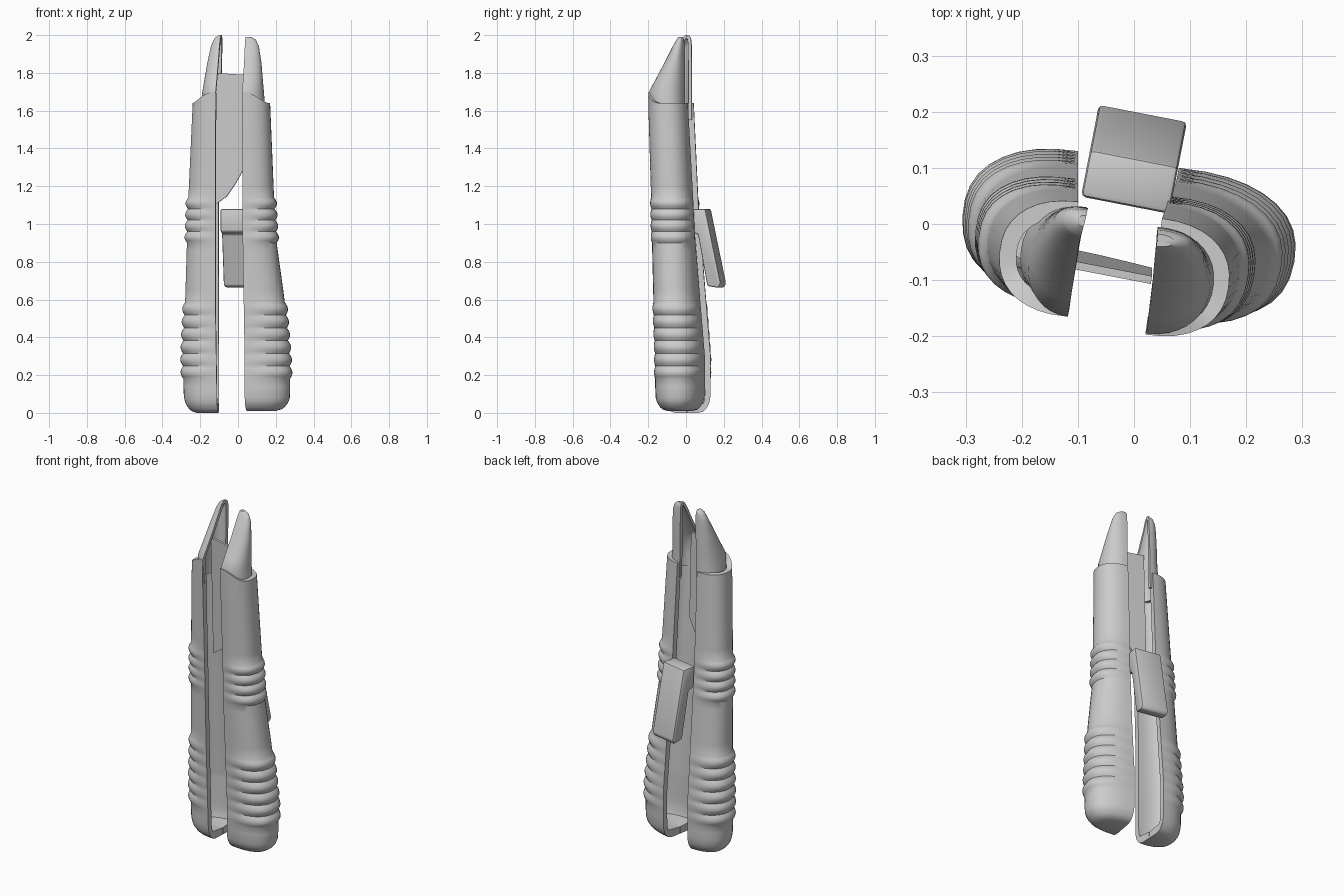
import bpy, bmesh, math
from mathutils import Vector, Matrix

if "Cube" in bpy.data.objects:
    bpy.data.objects.remove(bpy.data.objects["Cube"])

YAW = math.radians(-11)          # the whole knife is turned a little about z
N = 18                           # segments around each half section


def lerp_keys(keys, z):
    """Interpolate rows (z, front x, front y, back x, back y, depth)."""
    for a, b in zip(keys, keys[1:]):
        if z <= b[0]:
            f = max(0.0, (z - a[0]) / (b[0] - a[0]))
            return [p + (q - p) * f for p, q in zip(a[1:], b[1:])]
    return list(keys[-1][1:])


def spow(v, e):
    return math.copysign(abs(v) ** e, v)


def finish(name, bm, angle=35):
    bmesh.ops.recalc_face_normals(bm, faces=bm.faces)
    me = bpy.data.meshes.new(name)
    bm.to_mesh(me)
    bm.free()
    ob = bpy.data.objects.new(name, me)
    bpy.context.collection.objects.link(ob)
    bpy.ops.object.select_all(action='DESELECT')
    ob.select_set(True)
    bpy.context.view_layer.objects.active = ob
    bpy.ops.object.shade_smooth_by_angle(angle=math.radians(angle))
    return ob


def ribs(z):
    """Finger grip ridges in two bands."""
    for lo, hi, pitch in ((0.18, 0.585, 0.0675), (0.9, 1.14, 0.06)):
        if lo < z < hi:
            return 0.014 * abs(math.sin(math.pi * (z - lo) / pitch))
    return 0.0


def half_shell(name, keys, zs, side, wall, power, floor=None, ceil=None, rim=0.0, grip=False):
    """Loft a C-shaped hollow half section along z."""
    bm = bmesh.new()
    rows = []
    for z in zs:
        fx, fy, bx, by, d = lerp_keys(keys, z)
        F, B = Vector((fx, fy)), Vector((bx, by))
        mid, h = (F + B) / 2, (F - B) / 2
        n = Vector((-h.y, h.x)).normalized()
        if n.x * side < 0:
            n = -n
        if floor is not None and z < floor + 0.1:      # rounded butt end
            k = math.sqrt(max(0, 1 - ((floor + 0.1 - z) / 0.1) ** 2))
            h, d = h * (0.5 + 0.5 * k), d * (0.62 + 0.38 * k)
        solid = (floor is not None and z < floor + 0.045) or (ceil is not None and z > ceil)
        w = h.length
        kin = 0.02 if solid else max(0.02, (w - wall) / w)
        din = 0.002 if solid else max(0.002, d - wall)
        ring = []
        for inner in (False, True):
            for i in range(N + 1):
                t = math.pi * i / N
                if inner:
                    t = math.pi - t
                c, s = spow(math.cos(t), 2 / power), max(0, math.sin(t)) ** (2 / power)
                g = ribs(z) * min(1, s * 1.1) if grip and not inner else 0
                p = mid + h * c * (kin if inner else 1) + n * (s * (din if inner else d) + g * s)
                p += h.normalized() * g * c
                lift = rim * max(0, c) ** 4 if z == zs[-1] else 0
                ring.append(bm.verts.new((p.x, p.y, z + lift)))
        rows.append(ring)
    m = len(rows[0])
    for a, b in zip(rows, rows[1:]):
        for i in range(m):
            j = (i + 1) % m
            bm.faces.new((a[i], a[j], b[j], b[i]))
    for r in (rows[0], rows[-1]):
        for i in range(N):
            bm.faces.new((r[i], r[i + 1], r[m - 2 - i], r[m - 1 - i]))
    return finish(name, bm)


def extrude_poly(name, pts, offset, bevel):
    """Prism from 3D outline points; offset is the sweep vector."""
    bm = bmesh.new()
    f = bm.faces.new([bm.verts.new(p) for p in pts])
    r = bmesh.ops.extrude_face_region(bm, geom=[f])
    bmesh.ops.translate(bm, vec=offset, verts=[v for v in r['geom'] if isinstance(v, bmesh.types.BMVert)])
    if bevel:
        bmesh.ops.recalc_face_normals(bm, faces=bm.faces)
        bmesh.ops.bevel(bm, geom=bm.edges[:], offset=bevel, segments=2, affect='EDGES', profile=0.5)
    return bm


# Handle halves
left_body = [(0.0, -0.11, -0.12, -0.10, 0.13, 0.18), (0.3, -0.115, -0.125, -0.10, 0.13, 0.185),
             (0.6, -0.12, -0.13, -0.10, 0.105, 0.17), (1.1, -0.12, -0.145, -0.10, 0.065, 0.155),
             (1.64, -0.12, -0.165, -0.10, 0.04, 0.13)]
right_body = [(0.0, 0.035, -0.155, 0.08, 0.10, 0.225), (0.3, 0.035, -0.155, 0.08, 0.10, 0.215),
              (0.6, 0.03, -0.165, 0.075, 0.075, 0.195), (0.9, 0.025, -0.175, 0.065, 0.05, 0.16),
              (1.1, 0.025, -0.18, 0.06, 0.04, 0.15), (1.64, 0.02, -0.197, 0.05, 0.01, 0.135)]
body_z = [0.0, 0.008, 0.02, 0.04, 0.05, 0.07, 0.1, 0.14] + [0.18 + 0.01125 * i for i in range(37)] \
    + [0.65, 0.72, 0.8, 0.86] + [0.9 + 0.012 * i for i in range(21)] + [1.2, 1.3, 1.4, 1.5, 1.58, 1.64]
half_shell("left_handle", left_body, body_z, -1, 0.03, 2.3, floor=0, rim=0.06, grip=True)
half_shell("right_handle", right_body, [z + 0.01 if z < 0.1 else z for z in body_z if z != 0.1], 1, 0.03, 2.3,
           floor=0.01, rim=0.06, grip=True)

# Tapered nose pieces
left_nose = [(1.55, -0.115, -0.15, -0.09, 0.03, 0.10), (1.7, -0.118, -0.165, -0.088, 0.03, 0.085),
             (1.85, -0.105, -0.085, -0.085, 0.03, 0.068), (1.95, -0.098, -0.035, -0.082, 0.028, 0.052),
             (1.985, -0.094, -0.02, -0.083, 0.025, 0.035), (2.0, -0.09, -0.005, -0.085, 0.015, 0.012)]
right_nose = [(1.55, 0.025, -0.18, 0.045, -0.005, 0.115), (1.7, 0.022, -0.195, 0.042, -0.005, 0.105),
              (1.85, 0.032, -0.115, 0.042, -0.005, 0.088), (1.94, 0.036, -0.07, 0.042, -0.007, 0.072),
              (1.975, 0.038, -0.05, 0.042, -0.01, 0.055), (1.99, 0.04, -0.04, 0.042, -0.018, 0.03)]
nose_z = [1.55, 1.63, 1.7, 1.75, 1.8, 1.85, 1.9, 1.94, 1.96, 1.975, 1.985]
half_shell("left_nose", left_nose, nose_z + [1.995, 2.0], -1, 0.018, 2.2, ceil=1.98)
half_shell("right_nose", right_nose, nose_z + [1.99], 1, 0.018, 2.2, ceil=1.965)

# Blade, leaning slightly and turned with the handle
outline = [(-0.125, 1.8), (0.03, 1.79), (0.03, 1.29), (-0.01, 1.22), (-0.06, 1.145), (-0.125, 1.1)]
pts = [(x, -0.085 + math.tan(YAW) * (x + 0.03) - 0.03 * (z - 1.45), z) for x, z in outline]
finish("blade", extrude_poly("blade", pts, Vector((0.002, 0.014, 0)), 0))

# Thumb slider, wedge profile in y-z
profile = [(0.03, 1.08), (0.115, 1.08), (0.198, 0.685), (0.185, 0.662), (0.125, 0.672), (0.075, 0.945), (0.03, 0.96)]
bm = extrude_poly("slider", [(-0.102, y, z) for y, z in profile], Vector((0.16, 0, 0)), 0.009)
bm.transform(Matrix.Rotation(YAW, 4, 'Z'))
finish("thumb_slider", bm)
